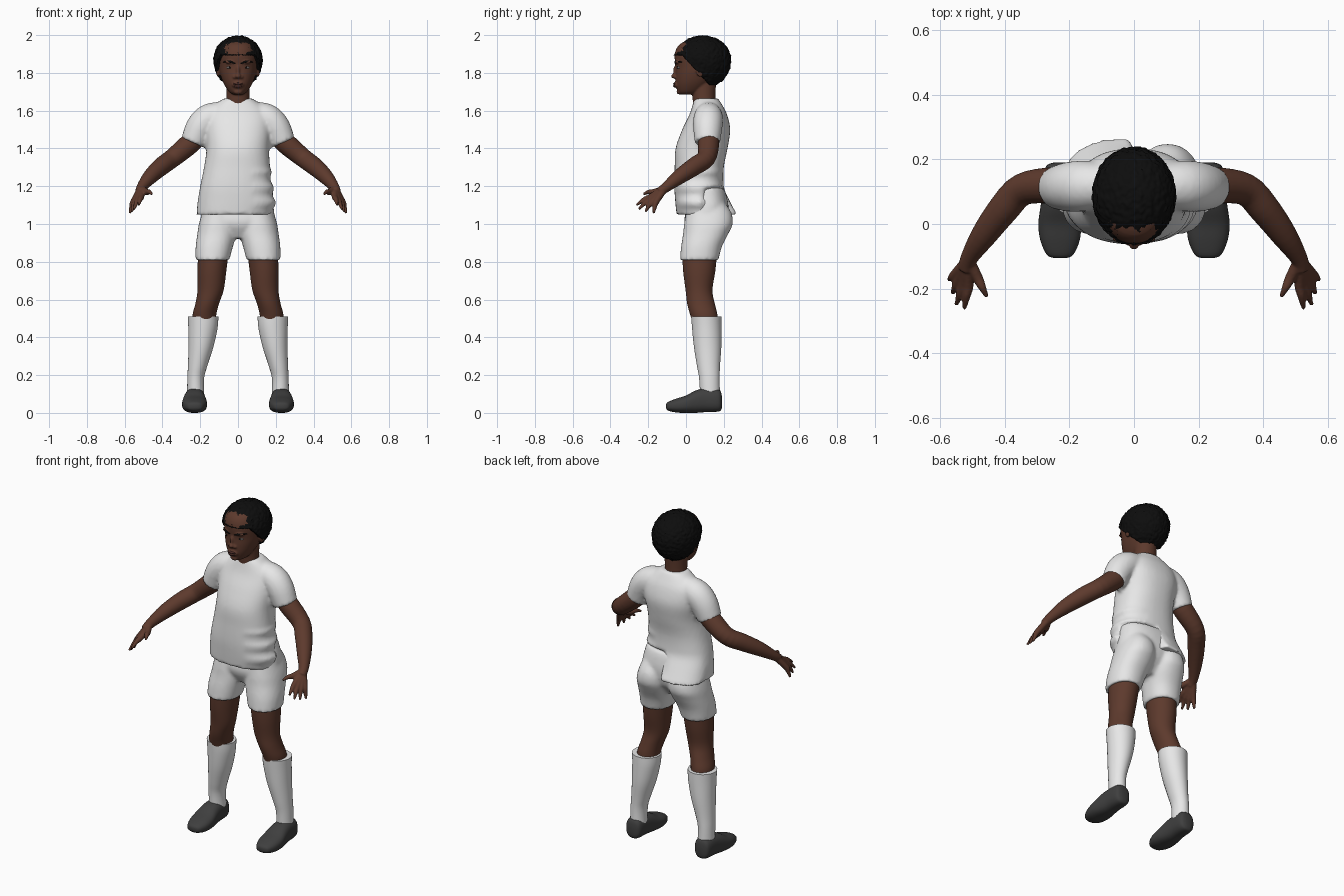
import bpy, bmesh, math
from mathutils import Vector, Matrix, noise


def material(name, r, g, b):
    m = bpy.data.materials.new(name)
    m.diffuse_color = (r, g, b, 1)
    return m


WHITE = material("white cloth", 0.8, 0.8, 0.8)
SKIN = material("brown skin", 0.11, 0.042, 0.026)
HAIR = material("black hair", 0.004, 0.004, 0.004)
SHOE = material("dark grey shoe", 0.05, 0.05, 0.05)
LIP = material("dark lip", 0.075, 0.027, 0.022)
EYE = material("eye white", 0.45, 0.42, 0.4)


def interp(rows, n=4):
    """Catmull-Rom smoothing of rows of numbers."""
    out = []
    for i in range(len(rows) - 1):
        a, b, c, d = (rows[max(i - 1, 0)], rows[i], rows[i + 1], rows[min(i + 2, len(rows) - 1)])
        for k in range(n):
            t = k / n
            out.append([0.5 * (2 * q + (r - p) * t + (2 * p - 5 * q + 4 * r - s) * t * t
                               + (3 * q - p - 3 * r + s) * t ** 3) for p, q, r, s in zip(a, b, c, d)])
    return out + [list(rows[-1])]


def bridge(bm, rings):
    vs = [[bm.verts.new(p) for p in ring] for ring in rings]
    n = len(vs[0])
    for a, b in zip(vs, vs[1:]):
        for i in range(n):
            bm.faces.new((a[i], a[(i + 1) % n], b[(i + 1) % n], b[i]))
    bm.faces.new(vs[0])
    bm.faces.new(vs[-1])


def stack(bm, rows, s=1, e=2.0, axis="z", n=40):
    """Loft of rounded sections; each row is level, x0, x1, then the other axis' limits."""
    rings = []
    for h, x0, x1, w0, w1 in interp(rows):
        ring = []
        for i in range(n):
            a = 2 * math.pi * i / n
            c, d = math.cos(a), math.sin(a)
            x = (x0 + x1) / 2 + (x1 - x0) / 2 * math.copysign(abs(c) ** (2 / e), c)
            w = (w0 + w1) / 2 + (w1 - w0) / 2 * math.copysign(abs(d) ** (2 / e), d)
            ring.append((s * x, w, h) if axis == "z" else (s * x, h, w))
        rings.append(ring)
    bridge(bm, rings)


def tube(bm, pts, s=1, n=16):
    """Round limb along points x, y, z, radius."""
    pts = interp(pts)
    rings = []
    for i, p in enumerate(pts):
        t = Vector(pts[min(i + 1, len(pts) - 1)][:3]) - Vector(pts[max(i - 1, 0)][:3])
        u = t.cross(Vector((0.3, 1, 0.5))).normalized()
        v = t.cross(u).normalized()
        ring = [Vector(p[:3]) + p[3] * (u * math.cos(k * 2 * math.pi / n) + v * math.sin(k * 2 * math.pi / n))
                for k in range(n)]
        rings.append([(s * q.x, q.y, q.z) for q in ring])
    bridge(bm, rings)


def ball(bm, c, r):
    bmesh.ops.create_uvsphere(bm, u_segments=16, v_segments=10, radius=1,
                              matrix=Matrix.Translation(c) @ Matrix.Diagonal((*r, 1)))


def finish(bm, name, mat, voxel=0, smooth=3):
    bmesh.ops.recalc_face_normals(bm, faces=bm.faces)
    me = bpy.data.meshes.new(name)
    bm.to_mesh(me)
    bm.free()
    me.materials.append(mat)
    me.shade_smooth()
    me.set_sharp_from_angle(angle=math.radians(50))
    ob = bpy.data.objects.new(name, me)
    bpy.context.collection.objects.link(ob)
    if voxel:  # blend overlapping pieces into one skin
        m = ob.modifiers.new("blend", "REMESH")
        m.mode, m.voxel_size, m.use_smooth_shade = "VOXEL", voxel, True
        m = ob.modifiers.new("soften", "SMOOTH")
        m.factor, m.iterations = 0.5, smooth
    return ob


# Shirt: torso, sleeves, side folds and a loose tail on one side of the back
bm = bmesh.new()
stack(bm, [(1.05, -.22, .185, -.05, .23), (1.12, -.213, .195, -.057, .215), (1.2, -.2, .182, -.062, .2),
           (1.3, -.18, .17, -.06, .2), (1.4, -.167, .165, -.055, .22), (1.5, -.175, .175, -.02, .234),
           (1.58, -.17, .17, .018, .217), (1.63, -.125, .125, .035, .192), (1.665, -.075, .075, .045, .17)], e=2.3)
for v in bm.verts:
    x, y, z = v.co
    if z < 1.28 and x > 0.08:
        v.co.x += 0.008 * math.sin(z * 75)
    if z < 1.19 and y > 0.1:
        side = min(max(-x / 0.015, -1), 1)
        v.co.y += 0.04 * side * ((1.19 - z) / 0.14 if side > 0 else 1)
for s in (-1, 1):
    tube(bm, [(.07, .12, 1.585, .065), (.15, .118, 1.56, .078), (.2, .115, 1.51, .077),
              (.238, .113, 1.43, .067)], s, 24)
finish(bm, "shirt", WHITE, 0.01, 4)

# Shorts: waist and two legs
bm = bmesh.new()
stack(bm, [(.925, -.07, .07, .03, .15), (1.0, -.18, .18, -.008, .21), (1.08, -.19, .19, 0, .225),
           (1.15, -.178, .178, 0, .215), (1.19, -.17, .17, 0, .2)], e=2.3)
for s in (-1, 1):
    stack(bm, [(.81, .045, .225, -.032, .172), (.88, .027, .224, -.026, .19), (.95, .006, .215, -.015, .225),
               (1.0, .004, .207, -.01, .247), (1.06, .01, .19, 0, .24), (1.12, .03, .17, .01, .2)], s, 2.2)
finish(bm, "shorts", WHITE, 0.01, 4)

FINGERS = [  # knuckle, tip
    ((.512, -.185, 1.145), (.525, -.262, 1.1)), ((.528, -.185, 1.132), (.55, -.25, 1.078)),
    ((.543, -.175, 1.122), (.562, -.215, 1.065)), ((.554, -.158, 1.118), (.573, -.172, 1.056)),
    ((.485, -.165, 1.17), (.455, -.226, 1.158))]

for s, side in ((-1, "right"), (1, "left")):
    # Leg
    bm = bmesh.new()
    stack(bm, [(.45, .12, .24, .045, .17), (.52, .115, .24, .022, .166), (.58, .1, .225, .006, .152),
               (.65, .076, .214, -.002, .14), (.75, .062, .215, -.015, .155), (.85, .05, .21, -.02, .165)], s)
    finish(bm, side + "_leg", SKIN)
    # Sock with a turned rim
    bm = bmesh.new()
    stack(bm, [(.08, .178, .27, .075, .18), (.18, .18, .268, .07, .178), (.25, .162, .265, .058, .18),
               (.35, .13, .262, .042, .187), (.45, .108, .263, .032, .188), (.51, .104, .266, .028, .187)], s)
    finish(bm, side + "_sock", WHITE)
    # Shoe
    bm = bmesh.new()
    stack(bm, [(-.106, .212, .245, .025, .045), (-.095, .188, .27, .012, .058), (-.05, .168, .29, .002, .076),
               (0, .164, .296, 0, .092), (.05, .17, .29, 0, .118), (.1, .175, .283, .004, .13),
               (.16, .178, .278, .006, .128), (.183, .188, .268, .012, .115), (.191, .21, .245, .03, .08)],
          s, 2.5, "y")
    finish(bm, side + "_shoe", SHOE)
    # Arm and hand
    bm = bmesh.new()
    tube(bm, [(.17, .12, 1.51, .05), (.25, .12, 1.43, .056), (.345, .107, 1.35, .05), (.405, .045, 1.305, .048),
              (.465, -.035, 1.25, .04), (.51, -.105, 1.195, .027), (.52, -.14, 1.17, .024)], s, 24)
    for k, t in FINGERS:
        mid = [(a + b) / 2 for a, b in zip(k, t)]
        mid[2] += 0.006
        tube(bm, [(.513, -.11, 1.19, .018), (*k, .0165), (*mid, .0125), (*t, .006)], s)
    finish(bm, side + "_arm", SKIN, 0.005, 2)

# Head with neck, nose, brow, chin, mouth and ears
bm = bmesh.new()
stack(bm, [(1.6, -.07, .07, .045, .16), (1.66, -.062, .062, .035, .155), (1.76, -.062, .062, .03, .16)])
stack(bm, [(1.685, -.025, .025, -.028, .04), (1.7, -.048, .048, -.043, .08), (1.74, -.074, .074, -.054, .13),
           (1.785, -.092, .092, -.056, .17), (1.83, -.102, .102, -.055, .2), (1.9, -.105, .105, -.06, .21),
           (1.95, -.085, .085, -.035, .185), (1.975, -.04, .04, .02, .14)], e=2.15)
ball(bm, (0, -.06, 1.783), (.017, .02, .013))
ball(bm, (0, -.054, 1.81), (.01, .014, .032))
ball(bm, (0, -.051, 1.737), (.032, .014, .018))
ball(bm, (0, -.036, 1.7), (.024, .014, .014))
for s in (-1, 1):
    ball(bm, (s * .017, -.052, 1.778), (.012, .013, .01))
    ball(bm, (s * .035, -.044, 1.857), (.034, .016, .01))
    ball(bm, (s * .106, .075, 1.812), (.01, .022, .034))
finish(bm, "head", SKIN, 0.005, 3)

# Lips
bm = bmesh.new()
ball(bm, (0, -.061, 1.742), (.027, .007, .006))
ball(bm, (0, -.06, 1.73), (.023, .008, .007))
finish(bm, "lips", LIP)

# Eyes, pupils and eyebrows
for s, side in ((-1, "right"), (1, "left")):
    bm = bmesh.new()
    ball(bm, (s * .045, -.036, 1.828), (.016, .011, .006))
    finish(bm, side + "_eye", EYE)
    bm = bmesh.new()
    ball(bm, (s * .044, -.043, 1.828), (.006, .006, .006))
    finish(bm, side + "_pupil", HAIR)
    bm = bmesh.new()
    tube(bm, [(.015, -.056, 1.848, .003), (.045, -.054, 1.86, .006), (.078, -.022, 1.858, .002)], s, 8)
    finish(bm, side + "_eyebrow", HAIR)

# Hair: bumpy cap cut off along a hairline that drops toward the back
bm = bmesh.new()
bmesh.ops.create_icosphere(bm, subdivisions=6, radius=1)
for v in bm.verts:
    d = v.co.copy()
    bump = 1 + 0.035 * noise.noise(d * 9) + 0.02 * noise.noise(d * 22)
    p = Vector((d.x * .129, .088 + d.y * .15, 1.868 + d.z * (.129 if d.z > 0 else .15)))
    p = Vector((0, .088, 1.868)) + (p - Vector((0, .088, 1.868))) * bump
    t = min(max((p.y + .02) / .15, 0), 1)
    line = 1.895 - .165 * t + .006 * noise.noise(d * 14)
    p.z = min(max(p.z, line), 2.0)
    v.co = p
finish(bm, "hair", HAIR)
